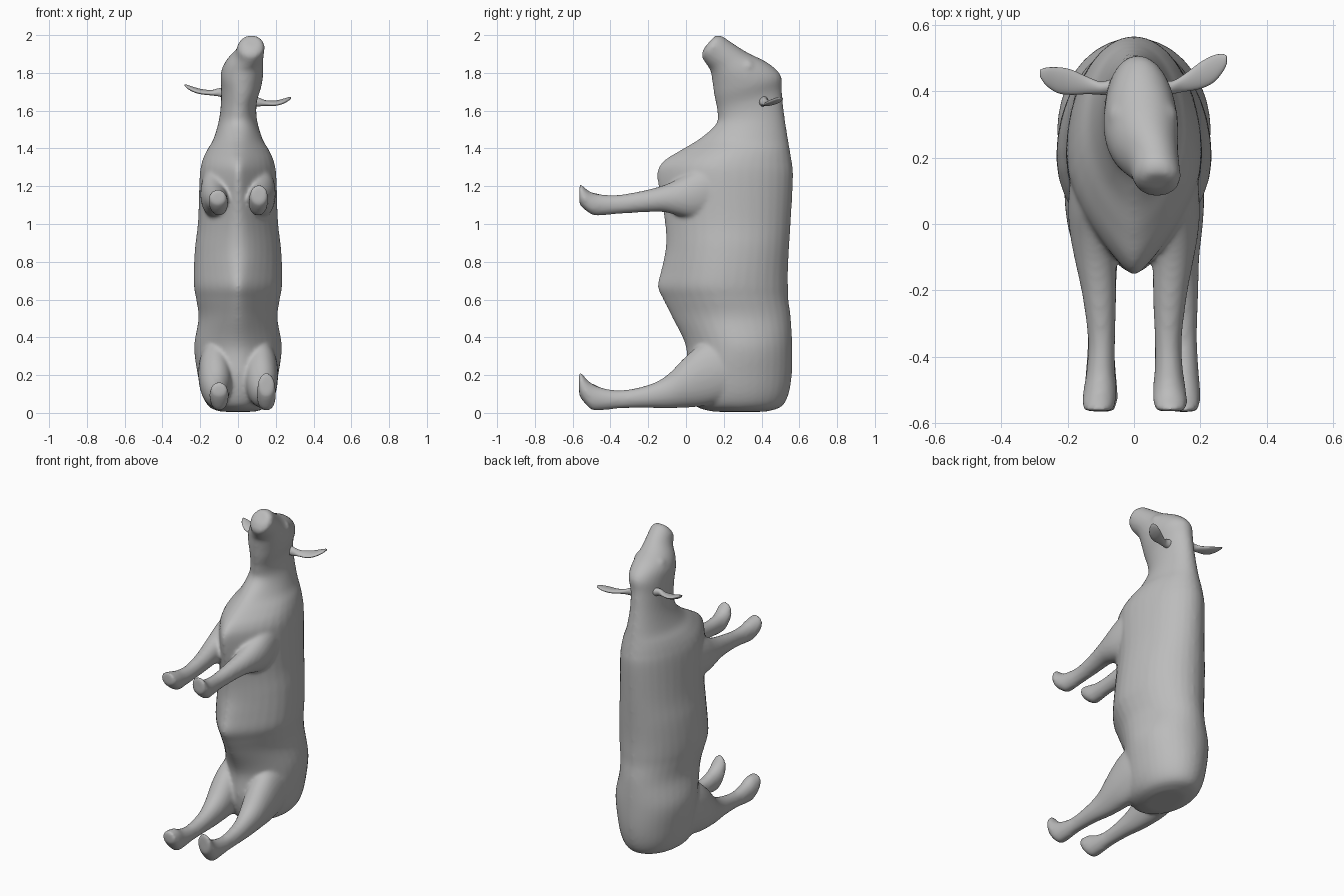
import bpy, bmesh, math
from mathutils import Vector

cube = bpy.data.objects.get("Cube")
if cube:
    bpy.data.objects.remove(cube, do_unlink=True)

grey = bpy.data.materials.new("plain grey")
grey.use_nodes = True
grey.diffuse_color = (0.5, 0.5, 0.5, 1)
grey.node_tree.nodes["Principled BSDF"].inputs["Base Color"].default_value = (0.5, 0.5, 0.5, 1)


def spline(a, b, c, d, t):
    return 0.5 * (2 * b + (c - a) * t + (2 * a - 5 * b + 4 * c - d) * t * t
                  + (3 * b - a - 3 * c + d) * t ** 3)


def loft(bm, rings, steps=5, sides=36):
    """Closed skin through oval rings (centre, half axis u, half axis v, keel).
    Keel narrows the half of the oval that lies against v."""
    n = len(rings)
    fine = []
    for i in range(n - 1):
        k = [rings[max(0, min(n - 1, i + j))] for j in (-1, 0, 1, 2)]
        for s in range(steps):
            fine.append([spline(k[0][m], k[1][m], k[2][m], k[3][m], s / steps) for m in range(4)])
    fine.append(rings[-1])
    loops = []
    for c, u, v, keel in fine:
        loop = []
        for i in range(sides):
            a = 2 * math.pi * i / sides
            narrow = 1 - keel * min(0, math.sin(a)) ** 2
            loop.append(bm.verts.new(c + u * math.cos(a) * narrow + v * math.sin(a)))
        loops.append(loop)
    for lo, hi in zip(loops, loops[1:]):
        for i in range(sides):
            j = (i + 1) % sides
            bm.faces.new((lo[i], lo[j], hi[j], hi[i]))
    bm.faces.new(loops[0][::-1])
    bm.faces.new(loops[-1])


def slab(x, hw, y1, z1, y2, z2, keel=0.0):
    """Ring spanning two points of the side outline, with half width hw."""
    p, q = Vector((x, y1, z1)), Vector((x, y2, z2))
    return ((p + q) / 2, Vector((hw, 0, 0)), (q - p) / 2, keel)


def finish(bm, name):
    bmesh.ops.recalc_face_normals(bm, faces=bm.faces)
    mesh = bpy.data.meshes.new(name)
    bm.to_mesh(mesh)
    bm.free()
    mesh.materials.append(grey)
    mesh.shade_smooth()
    obj = bpy.data.objects.new(name, mesh)
    bpy.context.collection.objects.link(obj)
    return obj


bm = bmesh.new()

# Trunk: z, belly y, back y, half width, keel
trunk = [(0.006, 0.15, 0.42, 0.09, 0), (0.03, 0.06, 0.5, 0.15, 0), (0.09, 0.02, 0.54, 0.187, 0),
         (0.2, 0.0, 0.56, 0.213, 0.1), (0.35, 0.0, 0.562, 0.232, 0.3),
         (0.5, -0.07, 0.555, 0.209, 0.4), (0.6, -0.12, 0.542, 0.221, 0.5),
         (0.67, -0.15, 0.54, 0.233, 0.55), (0.76, -0.13, 0.54, 0.234, 0.45),
         (0.88, -0.107, 0.546, 0.227, 0.35), (1.02, -0.113, 0.555, 0.211, 0.4),
         (1.25, -0.153, 0.567, 0.203, 0.6), (1.33, -0.122, 0.56, 0.19, 0.55),
         (1.39, -0.03, 0.55, 0.165, 0.4), (1.45, 0.07, 0.54, 0.13, 0.25)]
rings = [slab(0, hw, y1, z, y2, z, keel) for z, y1, y2, hw, keel in trunk]
# Neck and tilted head, down to the muzzle
rings += [slab(0.0, 0.1, 0.16, 1.53, 0.52, 1.58),
          slab(0.005, 0.095, 0.165, 1.6, 0.508, 1.7),
          slab(0.017, 0.107, 0.15, 1.68, 0.503, 1.785),
          slab(0.022, 0.112, 0.14, 1.75, 0.435, 1.852),
          slab(0.035, 0.098, 0.13, 1.81, 0.33, 1.905),
          slab(0.06, 0.077, 0.105, 1.85, 0.25, 1.955),
          slab(0.07, 0.07, 0.083, 1.89, 0.19, 1.995),
          slab(0.073, 0.045, 0.098, 1.935, 0.155, 1.998)]
loft(bm, rings)

# Soft brow bumps
for x in (-0.035, 0.088):
    res = bmesh.ops.create_icosphere(bm, subdivisions=3, radius=0.045)
    bmesh.ops.translate(bm, verts=res["verts"], vec=(x, 0.325, 1.83))

# Legs: y and z of rear edge, y and z of front edge, half width, share of way from hip x to foot x
hind = [(0.34, 0.1, 0.34, 0.4, 0.065, 0), (0.2, 0.06, 0.2, 0.4, 0.085, 0),
        (0.09, 0.035, 0.09, 0.37, 0.09, 0), (0.0, 0.028, 0.0, 0.3, 0.083, 0.1),
        (-0.1, 0.024, -0.1, 0.2, 0.064, 0.4), (-0.2, 0.026, -0.2, 0.148, 0.05, 0.8),
        (-0.34, 0.024, -0.34, 0.12, 0.04, 1), (-0.44, 0.014, -0.44, 0.132, 0.045, 1),
        (-0.495, 0.014, -0.505, 0.16, 0.05, 1), (-0.535, 0.05, -0.555, 0.212, 0.049, 1),
        (-0.565, 0.09, -0.568, 0.222, 0.038, 1)]
fore = [(0.27, 1.08, 0.27, 1.36, 0.05, 0), (0.14, 1.04, 0.14, 1.33, 0.07, 0),
        (0.04, 1.03, 0.04, 1.285, 0.077, 0), (-0.04, 1.045, -0.04, 1.24, 0.072, 0.1),
        (-0.12, 1.063, -0.12, 1.205, 0.061, 0.3), (-0.22, 1.062, -0.22, 1.178, 0.051, 0.8),
        (-0.35, 1.054, -0.35, 1.155, 0.041, 1.1), (-0.44, 1.046, -0.44, 1.156, 0.043, 1),
        (-0.49, 1.046, -0.505, 1.17, 0.05, 0.9), (-0.535, 1.075, -0.55, 1.205, 0.051, 0.7),
        (-0.565, 1.105, -0.565, 1.212, 0.042, 0.7)]
# Outline, hip x, foot x, how much lower the toe tip sits
for outline, hip, foot, drop in ((hind, -0.12, -0.1, 0.05), (hind, 0.122, 0.15, 0),
                                 (fore, -0.122, -0.1, 0.025), (fore, 0.122, 0.105, 0)):
    loft(bm, [slab(hip + (foot - hip) * f, hw, y1, z1, y2, z2 - (drop if y2 < -0.52 else 0))
              for y1, z1, y2, z2, hw, f in outline])

# Fuse trunk, head and legs into one soft skin
body = finish(bm, "body")
fuse = body.modifiers.new("fuse", "REMESH")
fuse.mode = "VOXEL"
fuse.voxel_size = 0.01
fuse.use_smooth_shade = True
soften = body.modifiers.new("soften", "SMOOTH")
soften.factor = 0.5
soften.iterations = 10

# Ears: leaf shapes, x, y, z, half width, half thickness
right = [(-0.06, 0.415, 1.69, 0.025, 0.028), (-0.1, 0.41, 1.697, 0.02, 0.022),
         (-0.14, 0.418, 1.695, 0.026, 0.014), (-0.19, 0.428, 1.7, 0.038, 0.013),
         (-0.23, 0.434, 1.71, 0.039, 0.013), (-0.265, 0.445, 1.725, 0.027, 0.01),
         (-0.284, 0.455, 1.736, 0.01, 0.004)]
left = [(0.08, 0.41, 1.65, 0.025, 0.028), (0.115, 0.412, 1.645, 0.02, 0.022),
        (0.15, 0.425, 1.64, 0.026, 0.014), (0.2, 0.448, 1.64, 0.04, 0.013),
        (0.24, 0.468, 1.65, 0.041, 0.012), (0.268, 0.486, 1.662, 0.027, 0.009),
        (0.28, 0.495, 1.668, 0.012, 0.004)]
for name, ear in (("right_ear", right), ("left_ear", left)):
    bm = bmesh.new()
    loft(bm, [(Vector((x, y, z)), Vector((0, w, 0.15 * w)), Vector((0, 0, t)), 0)
              for x, y, z, w, t in ear], sides=20)
    finish(bm, name)
